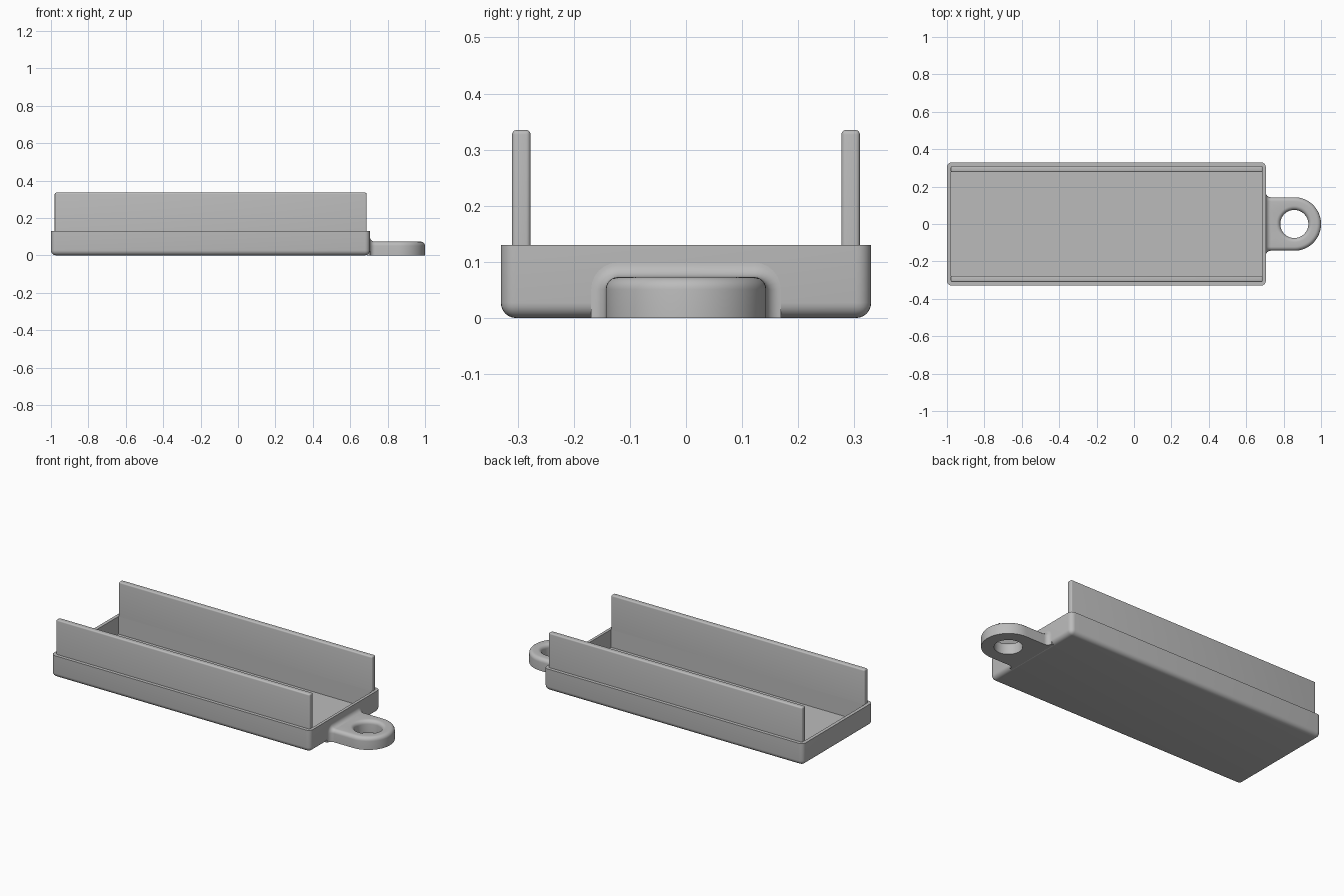
import bpy, bmesh
from math import sin, cos, pi, sqrt

if "Cube" in bpy.data.objects:
    bpy.data.objects.remove(bpy.data.objects["Cube"], do_unlink=True)

grey = bpy.data.materials.new("plain grey")
grey.use_nodes = True
grey.diffuse_color = (0.5, 0.5, 0.5, 1)
grey.node_tree.nodes["Principled BSDF"].inputs["Base Color"].default_value = (0.5, 0.5, 0.5, 1)


def finish(name, bm):
    bmesh.ops.recalc_face_normals(bm, faces=bm.faces)
    mesh = bpy.data.meshes.new(name)
    bm.to_mesh(mesh)
    bm.free()
    obj = bpy.data.objects.new(name, mesh)
    bpy.context.collection.objects.link(obj)
    mesh.materials.append(grey)
    return obj


def smooth(obj):
    bpy.ops.object.select_all(action='DESELECT')
    obj.select_set(True)
    bpy.context.view_layer.objects.active = obj
    bpy.ops.object.shade_smooth_by_angle(angle=0.6)


def box(lo, hi, radius=0, segments=6, sharp_z=None):
    """Box between two corners, rounded except for edges lying at sharp_z."""
    bm = bmesh.new()
    bmesh.ops.create_cube(bm, size=1)
    for v in bm.verts:
        v.co = [(a + b) / 2 + c * (b - a) for a, b, c in zip(lo, hi, v.co)]
    if radius:
        edges = [e for e in bm.edges
                 if not all(abs(v.co.z - sharp_z) < 1e-5 for v in e.verts)]
        bmesh.ops.bevel(bm, geom=edges, offset=radius, segments=segments,
                        profile=0.5, affect='EDGES')
    return bm


def loft(bm, rings, wrap):
    """Join equal rings of points with quads; wrap also joins last to first."""
    loops = [[bm.verts.new(p) for p in ring] for ring in rings]
    pairs = list(zip(loops, loops[1:])) + ([(loops[-1], loops[0])] if wrap else [])
    for a, b in pairs:
        for i in range(len(a)):
            j = (i + 1) % len(a)
            bm.faces.new((a[i], a[j], b[j], b[i]))
    return loops


# Tray with rounded outside and open cavity
LEFT, RIGHT, RIM = -1.0, 0.705, 0.13
CAV_L, CAV_R, CAV_Y, FLOOR = -0.98, 0.688, 0.277, 0.025
tray = finish("tray", box((LEFT, -0.33, 0), (RIGHT, 0.33, RIM), 0.027, 6, RIM))
cutter = finish("cavity_cutter", box((CAV_L, -CAV_Y, FLOOR), (CAV_R, CAV_Y, 0.3)))
cutter.hide_render = True
cut = tray.modifiers.new("cavity", 'BOOLEAN')
cut.object = cutter
cut.operation = 'DIFFERENCE'
cut.solver = 'EXACT'
bpy.context.view_layer.objects.active = tray
bpy.ops.object.modifier_apply(modifier="cavity")
bpy.data.objects.remove(cutter, do_unlink=True)
smooth(tray)

# Two upright side rails
for name, side in (("left_rail", 1), ("right_rail", -1)):
    y0, y1 = sorted((side * CAV_Y, side * 0.31))
    smooth(finish(name, box((CAV_L, y0, RIM), (CAV_R, y1, 0.335), 0.008, 4, RIM)))

# Lug with a round hole and rounded top edges
CX, WIDTH, TOP, HOLE, FILLET = 0.857, 0.143, 0.073, 0.075, 0.022
BACK, N, STEPS = 0.69, 96, 6
angles = [2 * pi * i / N for i in range(N)]


def outline(inset, z):
    w = WIDTH - inset
    points = []
    for a in angles:
        c, s = cos(a), sin(a)
        t = w
        if c < -1e-6:
            t = min((CX - BACK) / -c, w / max(abs(s), 1e-6))
        points.append((CX + t * c, t * s, z))
    return points


def hole(grow, z):
    return [(CX + (HOLE + grow) * cos(a), (HOLE + grow) * sin(a), z) for a in angles]


curve = [(FILLET * (1 - cos(k * pi / 2 / STEPS)),
          TOP - FILLET + FILLET * sin(k * pi / 2 / STEPS)) for k in range(STEPS + 1)]
rings = [outline(0, 0)] + [outline(o, z) for o, z in curve]
rings += [hole(o, z) for o, z in reversed(curve)] + [hole(0, 0)]
bm = bmesh.new()
loft(bm, rings, True)
smooth(finish("lug", bm))

# Flared fillet joining the lug to the tray
FLARE = 0.026


def arch(x, d):
    w, h, r = WIDTH + d, TOP + d, FILLET + d
    half = [(w - r + r * cos(k * pi / 2 / STEPS), h - r + r * sin(k * pi / 2 / STEPS))
            for k in range(STEPS + 1)]
    pts = [(w, 0)] + half
    pts += [(-y, z) for y, z in reversed(pts)]
    return [(x, y, z) for y, z in pts]


sections = [arch(BACK, FLARE)]
for k in range(9):
    u = k / 8 * pi / 2
    sections.append(arch(RIGHT + FLARE * (1 - cos(u)), FLARE * (1 - sin(u))))
bm = bmesh.new()
loft(bm, sections, False)
smooth(finish("lug_root", bm))
